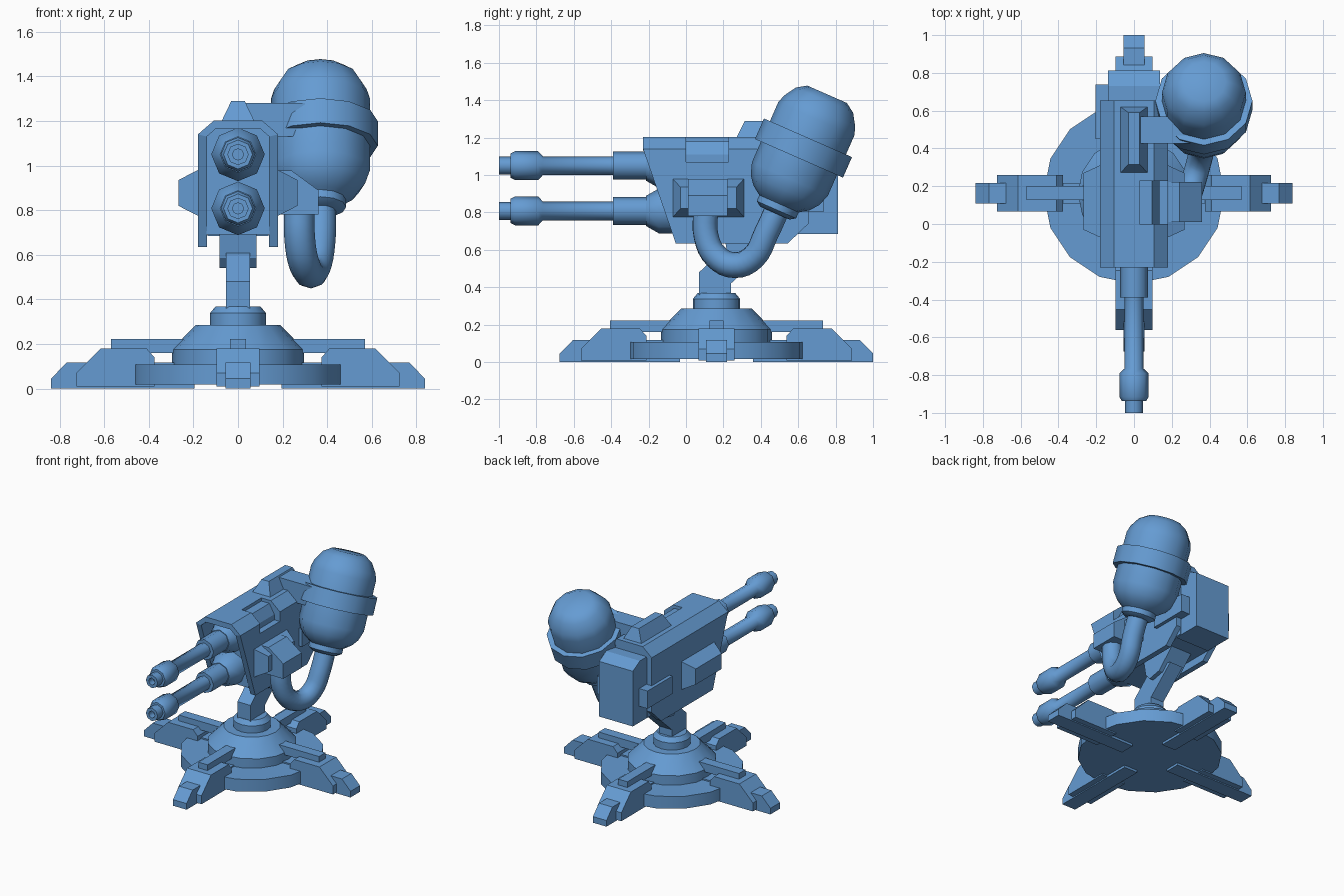
import bpy, bmesh, math
from mathutils import Matrix, Vector

if "Cube" in bpy.data.objects:
    bpy.data.objects.remove(bpy.data.objects["Cube"])

CY = 0.163  # y of the pedestal centre

blue = bpy.data.materials.new("blue_paint")
blue.diffuse_color = (0.13, 0.33, 0.65, 1)
blue.use_nodes = True
blue.node_tree.nodes["Principled BSDF"].inputs["Base Color"].default_value = blue.diffuse_color


def finish(name, bm, smooth=None, matrix=None):
    if matrix:
        bm.transform(matrix)
    bmesh.ops.recalc_face_normals(bm, faces=bm.faces)
    me = bpy.data.meshes.new(name)
    bm.to_mesh(me)
    bm.free()
    me.materials.append(blue)
    ob = bpy.data.objects.new(name, me)
    bpy.context.collection.objects.link(ob)
    if smooth:
        bpy.ops.object.select_all(action='DESELECT')
        ob.select_set(True)
        bpy.context.view_layer.objects.active = ob
        bpy.ops.object.shade_smooth_by_angle(angle=math.radians(smooth))
    return ob


def prism(name, pts, lo, hi, axis='x', matrix=None):
    """Extrude a profile: (y,z) points along x, or (x,z) points along y."""
    bm = bmesh.new()
    place = (lambda a, b, d: (d, a, b)) if axis == 'x' else (lambda a, b, d: (a, d, b))
    lower = [bm.verts.new(place(a, b, lo)) for a, b in pts]
    upper = [bm.verts.new(place(a, b, hi)) for a, b in pts]
    bm.faces.new(lower)
    bm.faces.new(upper)
    n = len(pts)
    for i in range(n):
        j = (i + 1) % n
        bm.faces.new((lower[i], lower[j], upper[j], upper[i]))
    return finish(name, bm, matrix=matrix)


def box(name, x, y, z):
    return prism(name, [(y[0], z[0]), (y[1], z[0]), (y[1], z[1]), (y[0], z[1])], *x)


def hull(name, pts):
    bm = bmesh.new()
    for p in pts:
        bm.verts.new(p)
    bmesh.ops.convex_hull(bm, input=bm.verts)
    bmesh.ops.dissolve_limit(bm, angle_limit=0.01, verts=bm.verts, edges=bm.edges)
    return finish(name, bm)


def lathe(name, prof, sides, matrix, smooth=None):
    """Rings of (radius, height) around local z, capped at both ends."""
    bm = bmesh.new()
    rings = [[bm.verts.new((r * math.cos(2 * math.pi * i / sides),
                            r * math.sin(2 * math.pi * i / sides), h))
              for i in range(sides)] for r, h in prof]
    for a, b in zip(rings, rings[1:]):
        for i in range(sides):
            j = (i + 1) % sides
            bm.faces.new((a[i], a[j], b[j], b[i]))
    bm.faces.new(rings[0])
    bm.faces.new(rings[-1])
    return finish(name, bm, smooth, matrix)


# Round pedestal
lathe("pedestal", [(.479, .017), (.479, .107), (.297, .107), (.297, .175), (.19, .285),
                   (.126, .285), (.126, .338), (.1, .369)], 16, Matrix.Translation((0, CY, 0)), 30)

# Four feet: narrow toe, wide block, thin ridge
foot = [
    ("toe", .055, [(.838, 0), (.838, .045), (.768, .117), (.195, .117), (.195, 0)]),
    ("foot_block", .097, [(.725, .008), (.725, .07), (.615, .18), (.41, .18), (.375, .14), (.375, .008)]),
    ("foot_ridge", .037, [(.57, .16), (.57, .222), (.2, .222), (.2, .16)]),
]
for k in range(4):
    turn = Matrix.Translation((0, CY, 0)) @ Matrix.Rotation(k * math.pi / 2, 4, 'Z')
    for part, w, prof in foot:
        prism(f"{part}_{k + 1}", prof, -w, w, matrix=turn)

# Slanted neck and its yoke
prism("neck", [(.07, .35), (.24, .35), (.24, .42), (.44, .6), (.3, .65), (.2, .6), (.07, .48)], -.053, .053)
prism("neck_yoke", [(.22, .585), (.26, .54), (.36, .56), (.5, .7), (.2, .7)], -.083, .083)

# Gun body: core, roof shell, side plates
core = box("body_core", (-.142, .142), (-.08, .65), (.69, 1.165))
roof = prism("body_roof", [(-.18, 1.14), (-.107, 1.203), (.107, 1.203), (.18, 1.14), (.14, 1.13),
                           (.1, 1.165), (-.1, 1.165), (-.14, 1.13)], -.23, .655, 'y')
side = [(-.23, 1.14), (-.055, .635), (.545, .635), (.655, .74), (.655, 1.14)]
plates = {}
for label, s in (("left", -1), ("right", 1)):
    plates[label] = prism(f"side_plate_{label}", side, s * .14, s * .18)
    # Tapered pivot block
    hull(f"pivot_block_{label}",
         [(s * .17, y, z) for y in (-.075, .315) for z in (.77, .985)] +
         [(s * .268, y, z) for y in (-.03, .27) for z in (.82, .935)])
    # Small rear side box
    box(f"rear_side_box_{label}", (s * .12, s * .205), (.45, .738), (.805, .935))

# Port notch cut into the right roof edge
cutter = prism("port_cutter", [(.03, 1.3), (.03, 1.18), (.095, 1.18), (.135, 1.11), (.135, 1.07),
                               (.3, 1.07), (.3, 1.3)], 0, .228, 'y')
cutter.hide_render = True
cutter.hide_set(True)
for ob in (core, roof, plates["right"]):
    mod = ob.modifiers.new("port", 'BOOLEAN')
    mod.operation = 'DIFFERENCE'
    mod.solver = 'EXACT'
    mod.object = cutter

# Rear block with sloped top edge
prism("rear_block", [(.6, .685), (.812, .685), (.812, 1.09), (.73, 1.135), (.6, 1.135)], -.137, .137)

# Roof hump
hull("roof_hump", [(x, y, 1.19) for x in (-.078, .078) for y in (.265, .625)] +
     [(x, y, 1.29) for x in (-.03, .03) for y in (.315, .59)])

# Twin barrels with hollow muzzles
barrel = [(.12, .03), (.12, .145), (.08, .215), (.075, .215), (.075, .39), (.05, .39), (.05, .765),
          (.077, .79), (.077, .915), (.065, .937), (.048, .937), (.048, 1.0), (.025, 1.0), (.025, .95)]
for label, z in (("lower", .808), ("upper", 1.05)):
    lathe(f"barrel_{label}", barrel, 8,
          Matrix.Translation((0, 0, z)) @ Matrix.Rotation(math.pi / 2, 4, 'X'), 46)

# Tilted tank with band and outlet collar
tilt = Matrix.Translation((.37, .628, 1.144)) @ Matrix.Rotation(math.radians(-23.7), 4, 'X')
lathe("tank", [(.085, -.38), (.115, -.36), (.115, -.325), (.13, -.315), (.165, -.29), (.2, -.245),
               (.222, -.18), (.222, .17), (.208, .215), (.167, .28), (.115, .314)], 12, tilt, 35)
lathe("tank_band", [(.21, -.06), (.257, -.06), (.257, .06), (.21, .06)], 12, tilt, 35)

# Arm holding the tank
box("tank_arm", (.03, .3), (.425, .57), (1.13, 1.28))

# Hose outlet box and hose
prism("hose_box", [(.15, .78), (.36, .78), (.36, .89), (.24, .978), (.15, .978)], .01, .222, 'y')
cu = bpy.data.curves.new("hose", 'CURVE')
cu.dimensions = '3D'
cu.bevel_depth = .069
cu.bevel_resolution = 3
cu.resolution_u = 4
cu.use_fill_caps = True
cu.materials.append(blue)
path = [(.275, .105, .82), (.277, .108, .67), (.295, .16, .565), (.325, .26, .518),
        (.352, .36, .56), (.37, .43, .69), (.37, .5, .845)]
sp = cu.splines.new('BEZIER')
sp.bezier_points.add(len(path) - 1)
for bp, p in zip(sp.bezier_points, path):
    bp.co = Vector(p)
    bp.handle_left_type = bp.handle_right_type = 'AUTO'
bpy.context.collection.objects.link(bpy.data.objects.new("hose", cu))
